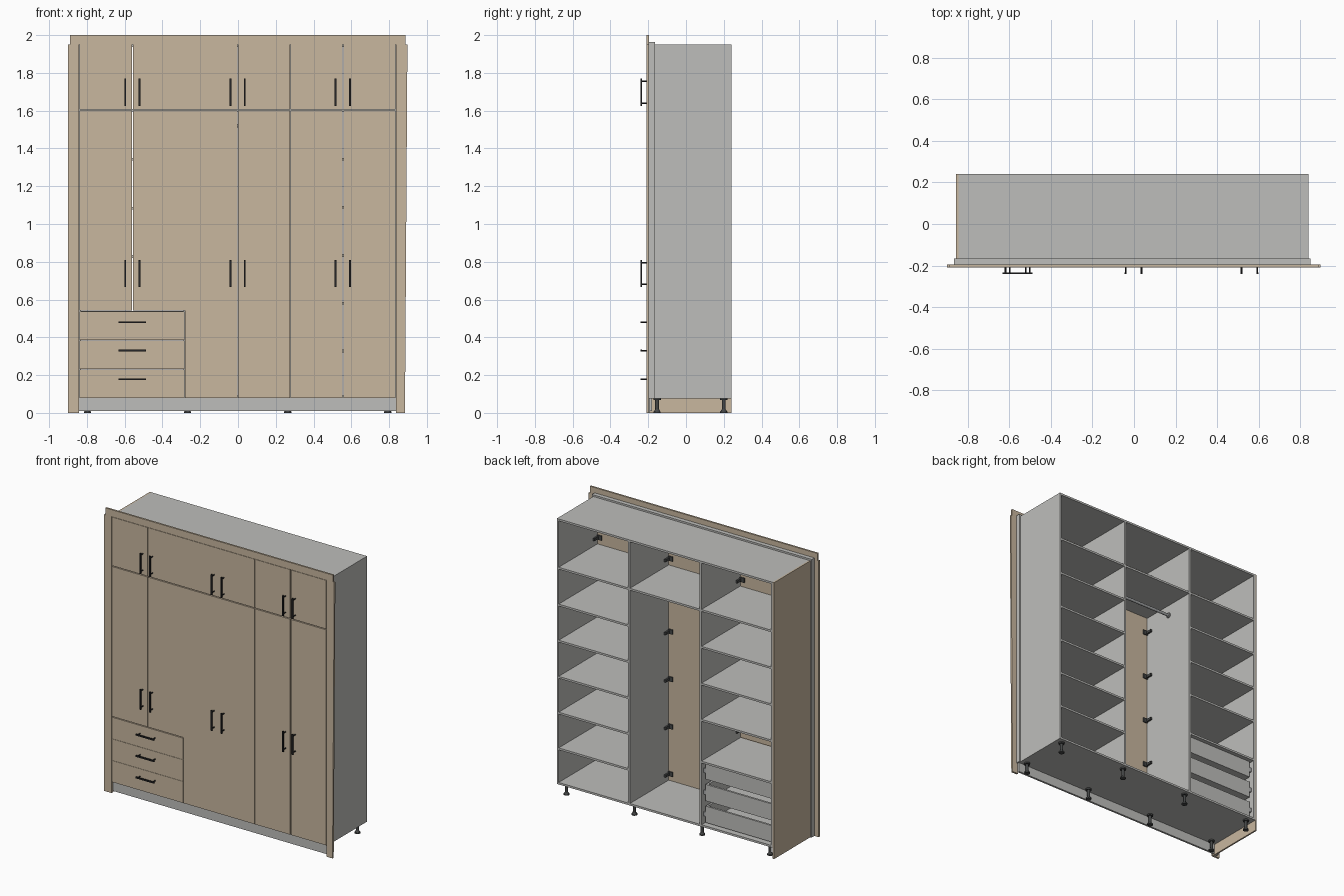
import bpy, bmesh, math
from mathutils import Matrix

if "Cube" in bpy.data.objects:
    bpy.data.objects.remove(bpy.data.objects["Cube"])


def srgb(r, g, b):
    f = lambda c: ((c / 255 + 0.055) / 1.055) ** 2.4 if c > 10 else c / 3294
    return (f(r), f(g), f(b), 1)


def material(name, rgb):
    m = bpy.data.materials.new(name)
    m.diffuse_color = srgb(*rgb)
    m.use_nodes = True
    m.node_tree.nodes["Principled BSDF"].inputs["Base Color"].default_value = m.diffuse_color
    return m


TAN = material("tan wood", (200, 183, 159))
GREY = material("light grey board", (190, 190, 187))
BLACK = material("black metal", (38, 38, 40))
DARK = material("dark grey plastic", (68, 70, 70))
STEEL = material("steel", (165, 167, 168))


def finish(name, bm, mat):
    bmesh.ops.recalc_face_normals(bm, faces=bm.faces)
    me = bpy.data.meshes.new(name)
    bm.to_mesh(me)
    bm.free()
    me.materials.append(mat)
    ob = bpy.data.objects.new(name, me)
    bpy.context.collection.objects.link(ob)
    return ob


def add_box(bm, x0, x1, y0, y1, z0, z1):
    m = Matrix.Translation(((x0 + x1) / 2, (y0 + y1) / 2, (z0 + z1) / 2))
    m = m @ Matrix.Diagonal((x1 - x0, y1 - y0, z1 - z0, 1))
    return bmesh.ops.create_cube(bm, size=1, matrix=m)["verts"]


def boxes(name, mat, *items):
    bm = bmesh.new()
    for b in items:
        add_box(bm, *b)
    return finish(name, bm, mat)


def add_cyl(bm, loc, r, h, axis="Z", r2=None, n=16):
    rot = {"X": Matrix.Rotation(math.pi / 2, 4, "Y"),
           "Y": Matrix.Rotation(math.pi / 2, 4, "X"), "Z": Matrix()}[axis]
    bmesh.ops.create_cone(bm, cap_ends=True, segments=n, radius1=r,
                          radius2=r if r2 is None else r2, depth=h,
                          matrix=Matrix.Translation(loc) @ rot)


T = 0.014                         # board thickness
FRONT, BACK = -0.193, 0.24        # carcass depth
DOOR = -0.208                     # face of doors
L, R = -0.845, 0.84               # carcass sides
D1, D2 = -0.282, 0.277            # divider centres
BOT, TOP, MID = 0.077, 1.951, 1.603

# Carcass
boxes("carcass_sides", GREY,
      (L, L + T, FRONT, BACK, BOT, TOP), (R - T, R, FRONT, BACK, BOT, TOP))
boxes("dividers", GREY, *[(d - T / 2, d + T / 2, FRONT, BACK, BOT + T, TOP - T)
                          for d in (D1, D2)])
boxes("top_panel", GREY, (L + T, R - T, FRONT, BACK, TOP - T, TOP))
boxes("bottom_panel", GREY, (L + T, R - T, FRONT, BACK, BOT, BOT + T))
bays = [(L + T, D1 - T / 2), (D1 + T / 2, D2 - T / 2), (D2 + T / 2, R - T)]
shelf_heights = [(1.35, 1.09, 0.835, 0.54), (), (1.35, 1.095, 0.84, 0.587, 0.335)]
for name, (a, b), hs in zip(("left", "middle", "right"), bays, shelf_heights):
    boxes(name + "_shelves", GREY,
          *[(a, b, FRONT, BACK, z - T, z) for z in (MID + T / 2,) + hs])

# Tan left end panel, grey fillers and plinth
boxes("left_end_panel", TAN, (-0.856, L, FRONT, BACK, 0, TOP))
boxes("fillers", GREY,
      (-0.866, -0.856, -0.195, -0.165, 0, 1.963),
      (R, 0.85, -0.195, -0.165, BOT, 1.963),
      (-0.856, R, -0.195, -0.165, TOP, 1.963))
boxes("plinth", GREY, (L, R, -0.194, -0.18, 0.01, BOT))

# Front frame: left, top and the tapered right scribe strip
boxes("left_strip", TAN, (-0.90, -0.841, DOOR, -0.195, 0, TOP))
boxes("top_strip", TAN, (-0.89, 0.887, DOOR, -0.195, TOP, 2.0))
bm = bmesh.new()
for v in add_box(bm, 0.837, 0.897, DOOR, -0.195, 0, TOP):
    if v.co.x > 0.85 and v.co.z < 1:
        v.co.x = 0.884
finish("right_strip", bm, TAN)

# Doors, two per bay
edges = [-0.838, -0.559, -0.281, -0.002, 0.276, 0.555, 0.834]
gaps = [0, 0.003, 0.0007, 0.0007, 0.0007, 0.003, 0]
for i in range(6):
    x0, x1 = edges[i] + gaps[i], edges[i + 1] - gaps[i + 1]
    low = 0.542 if i < 2 else 0.079
    boxes("lower_door", TAN, (x0, x1, DOOR, FRONT - 0.001, low, 1.600))
    boxes("upper_door", TAN, (x0, x1, DOOR, FRONT - 0.001, 1.606, 1.949))

# Drawer fronts with boxes and runners
step = 0.153
for k in range(3):
    z = 0.079 + k * step
    boxes("drawer_front", TAN,
          (edges[0], edges[2] - 0.001, DOOR, FRONT - 0.001, z, z + step - 0.0015))
    a, b, y0, y1 = bays[0][0] + 0.014, bays[0][1] - 0.014, FRONT, 0.215
    z0, z1 = z + 0.022, z + 0.138
    boxes("drawer_box", GREY,
          (a, a + T, y0, y1, z0, z1), (b - T, b, y0, y1, z0, z1),
          (a + T, b - T, y1 - T, y1, z0, z1), (a + T, b - T, y0, y0 + T, z0, z1),
          (a + T, b - T, y0 + T, y1 - T, z0, z0 + 0.006))
    zm = (z0 + z1) / 2
    boxes("drawer_runners", STEEL,
          (a - 0.014, a, y0, y1, zm - 0.015, zm + 0.015),
          (b, b + 0.014, y0, y1, zm - 0.015, zm + 0.015))


# Bar handles on two posts
def handle(x, z, vertical):
    bm = bmesh.new()
    h, w, p = 0.072, 0.005, 0.058
    if vertical:
        add_box(bm, x - w, x + w, -0.241, -0.233, z - h, z + h)
    else:
        add_box(bm, x - h, x + h, -0.241, -0.233, z - w, z + w)
    for s in (-p, p):
        loc = (x, -0.2205, z + s) if vertical else (x + s, -0.2205, z)
        add_cyl(bm, loc, 0.004, 0.027, "Y", n=10)
    finish("handle", bm, BLACK)


for c in (edges[1], edges[3], edges[5]):
    for s in (-0.038, 0.038):
        handle(c + s, 0.738, True)
        handle(c + s, 1.697, True)
for z in (0.48, 0.33, 0.178):
    handle(-0.56, z, False)

# Hinges: plate and arm on the board, cup on the door
bm = bmesh.new()
for i, (a, b) in enumerate(bays):
    lower = ((0.60, 0.91, 1.22, 1.52), (0.14, 0.475, 0.81, 1.145, 1.48),
             (0.15, 0.45, 0.72, 1.22, 1.49))[i]
    for x, s in ((a, 1), (b, -1)):
        for z in lower + (1.66, 1.89):
            add_box(bm, *sorted((x, x + s * 0.012)), FRONT + 0.004, FRONT + 0.05,
                    z - 0.009, z + 0.009)
            add_box(bm, *sorted((x, x + s * 0.035)), FRONT, FRONT + 0.008,
                    z - 0.016, z + 0.016)
finish("hinges", bm, DARK)

# Hanging rail with end flanges
bm = bmesh.new()
a, b = bays[1]
add_cyl(bm, ((a + b) / 2, 0.03, 1.52), 0.010, b - a, "X")
for x in (a + 0.004, b - 0.004):
    add_cyl(bm, (x, 0.03, 1.52), 0.018, 0.008, "X")
finish("hanging_rail", bm, STEEL)

# Adjustable legs
for x in (-0.797, -0.267, 0.263, 0.793):
    for y in (-0.153, 0.2):
        bm = bmesh.new()
        add_cyl(bm, (x, y, 0.004), 0.019, 0.008)
        add_cyl(bm, (x, y, 0.014), 0.017, 0.012, r2=0.010)
        add_cyl(bm, (x, y, 0.042), 0.010, 0.06)
        add_cyl(bm, (x, y, 0.072), 0.020, 0.01)
        finish("leg", bm, DARK)
